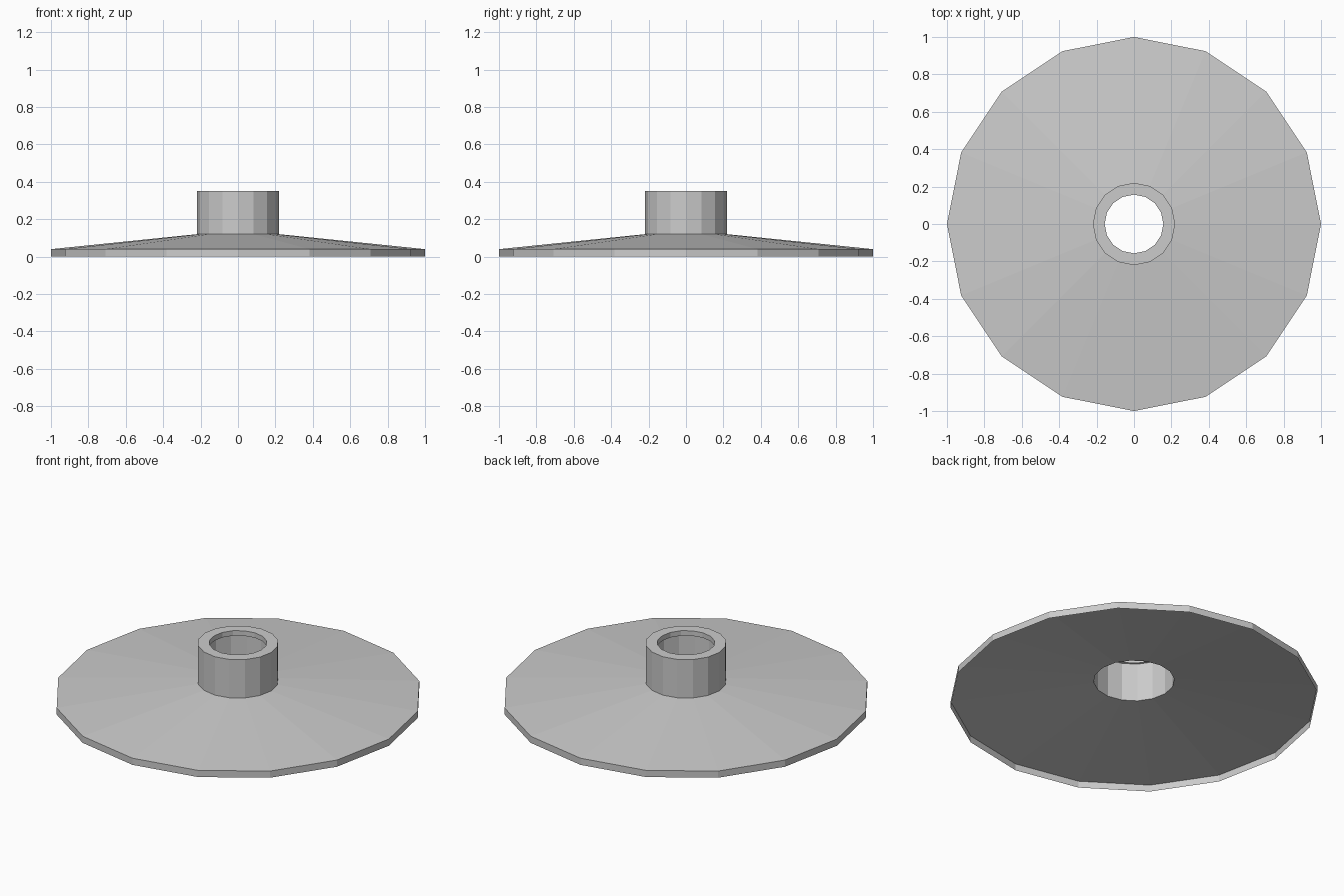
import bpy, math

if "Cube" in bpy.data.objects:
    bpy.data.objects.remove(bpy.data.objects["Cube"])

SIDES = 16


def lathe(name, profile):
    """Open flat-shaded surface of revolution from (radius, z) points."""
    verts = [(r * math.cos(2 * math.pi * i / SIDES),
              r * math.sin(2 * math.pi * i / SIDES), z)
             for r, z in profile for i in range(SIDES)]
    faces = []
    for k in range(len(profile) - 1):
        a, b = k * SIDES, (k + 1) * SIDES
        for i in range(SIDES):
            j = (i + 1) % SIDES
            faces.append((a + i, a + j, b + j, b + i))
    mesh = bpy.data.meshes.new(name)
    mesh.from_pydata(verts, [], faces)
    mesh.update()
    obj = bpy.data.objects.new(name, mesh)
    bpy.context.collection.objects.link(obj)
    return obj


# Hollow shell: outer rim, shallow cone, hub wall, top ring, short inner lip
lathe("flanged_hub", [
    (1.0, 0.0),
    (1.0, 0.04),
    (0.22, 0.12),
    (0.22, 0.35),
    (0.157, 0.35),
    (0.157, 0.32),
])
